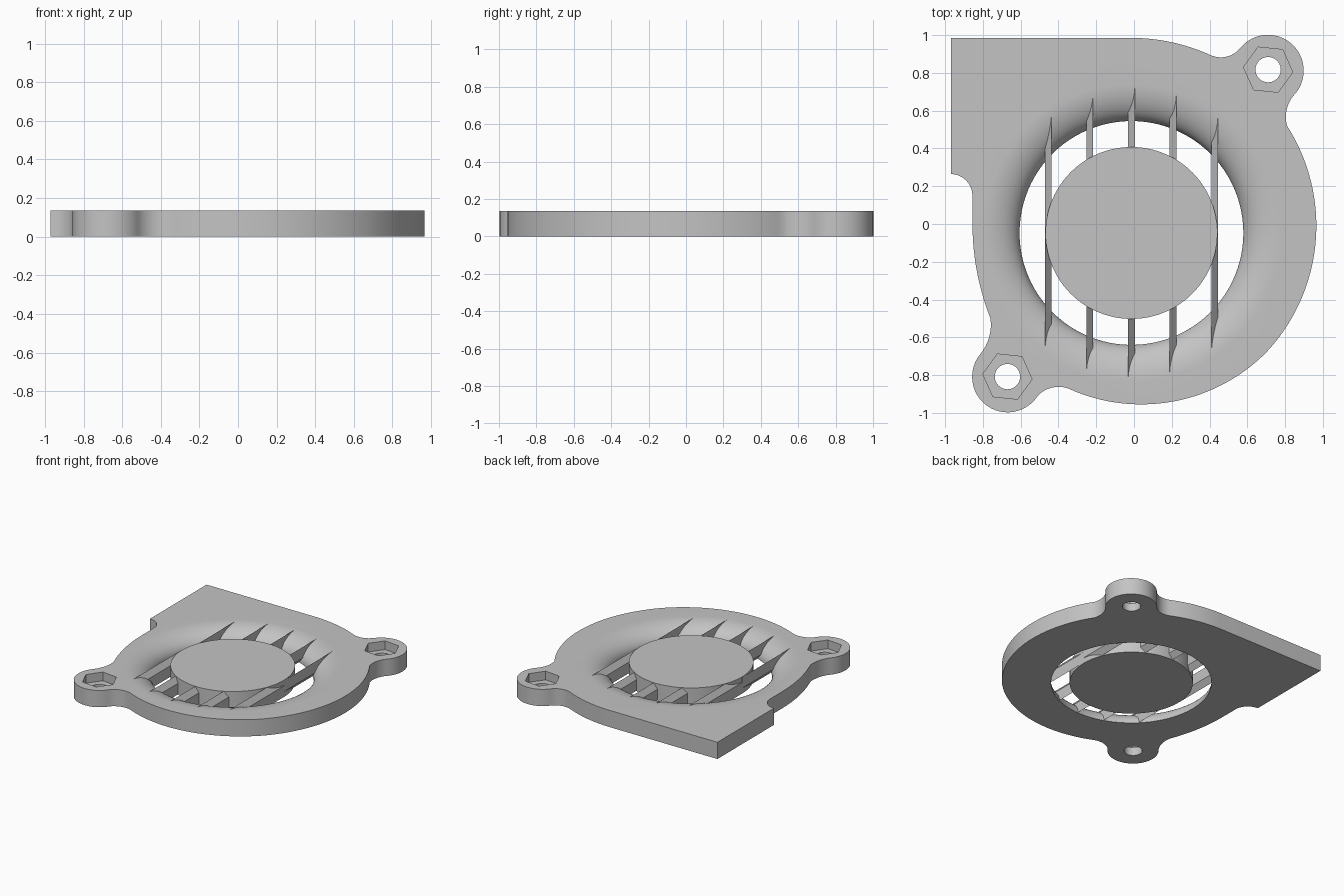
import bpy, bmesh, math
from mathutils import Vector

cube = bpy.data.objects.get("Cube")
if cube:
    bpy.data.objects.remove(cube, do_unlink=True)

H = 0.135                  # plate thickness
CX, CY = -0.0135, -0.0475  # inlet centre
HOLE_R, FLARE_R, HUB_R = 0.5925, 0.79, 0.455

grey = bpy.data.materials.new("plain grey")
grey.use_nodes = True
grey.diffuse_color = (0.55, 0.55, 0.55, 1)
grey.node_tree.nodes["Principled BSDF"].inputs["Base Color"].default_value = (0.55, 0.55, 0.55, 1)


def make_object(name, bm):
    bmesh.ops.recalc_face_normals(bm, faces=bm.faces)
    mesh = bpy.data.meshes.new(name)
    bm.to_mesh(mesh)
    bm.free()
    mesh.materials.append(grey)
    obj = bpy.data.objects.new(name, mesh)
    bpy.context.collection.objects.link(obj)
    return obj


def activate(obj):
    bpy.ops.object.select_all(action='DESELECT')
    obj.select_set(True)
    bpy.context.view_layer.objects.active = obj


def smooth(obj):
    activate(obj)
    bpy.ops.object.shade_smooth_by_angle(angle=math.radians(30))


def prism(name, points, direction):
    """Extrude a closed 3D polygon along a direction."""
    bm = bmesh.new()
    face = bm.faces.new([bm.verts.new(p) for p in points])
    out = bmesh.ops.extrude_face_region(bm, geom=[face])
    moved = [g for g in out["geom"] if isinstance(g, bmesh.types.BMVert)]
    bmesh.ops.translate(bm, verts=moved, vec=direction)
    return make_object(name, bm)


def disc(name, x, y, r, z0, z1, sides, turn=0.0):
    ring = [(x + r * math.cos(turn + math.tau * i / sides),
             y + r * math.sin(turn + math.tau * i / sides), z0) for i in range(sides)]
    return prism(name, ring, (0, 0, z1 - z0))


def arc(a, b, c, steps):
    """Circular arc from a through b to c."""
    (ax, ay), (bx, by), (cx, cy) = a, b, c
    d = 2 * (ax * (by - cy) + bx * (cy - ay) + cx * (ay - by))
    sa, sb, sc = ax * ax + ay * ay, bx * bx + by * by, cx * cx + cy * cy
    ox = (sa * (by - cy) + sb * (cy - ay) + sc * (ay - by)) / d
    oy = (sa * (cx - bx) + sb * (ax - cx) + sc * (bx - ax)) / d
    start = math.atan2(ay - oy, ax - ox)
    mid = (math.atan2(by - oy, bx - ox) - start) % math.tau
    sweep = (math.atan2(cy - oy, cx - ox) - start) % math.tau
    if mid > sweep:
        sweep -= math.tau
    r = math.hypot(ax - ox, ay - oy)
    return [(ox + r * math.cos(start + sweep * i / steps),
             oy + r * math.sin(start + sweep * i / steps)) for i in range(steps + 1)]


def cut(target, cutter):
    mod = target.modifiers.new("cut", 'BOOLEAN')
    mod.operation = 'DIFFERENCE'
    mod.solver = 'EXACT'
    mod.object = cutter
    activate(target)
    bpy.ops.object.modifier_apply(modifier=mod.name)
    bpy.data.objects.remove(cutter, do_unlink=True)


# Cover plate: volute outline with two round lugs and a square outlet corner
arcs = [
    ((0, .985), (.21, .96), (.41, .892), 10),
    ((.41, .892), (.475, .883), (.565, .935), 8),
    ((.565, .935), (.842, .947), (.858, .695), 24),
    ((.858, .695), (.812, .62), (.81, .52), 8),
    ((.81, .52), (.965, .02), (.7, -.68), 36),
    ((.7, -.68), (.05, -.955), (-.35, -.87), 30),
    ((-.35, -.87), (-.43, -.865), (-.51, -.91), 8),
    ((-.51, -.91), (-.802, -.942), (-.815, -.69), 24),
    ((-.815, -.69), (-.767, -.6), (-.76, -.5), 8),
    ((-.76, -.5), (-.832, -.25), (-.855, .02), 14),
    ((-.855, .15), (-.889, .231), (-.97, .265), 8),
]
outline = [(-.97, .985)]
for a, b, c, steps in arcs:
    for p in arc(a, b, c, steps):
        if math.dist(p, outline[-1]) > 0.001:
            outline.append(p)
plate = prism("cover_plate", [(x, y, 0) for x, y in outline], (0, 0, H))

# Flared inlet opening, cut with a turned profile
profile = [(0, -.05), (HOLE_R, -.05)]
for i in range(17):
    t = i / 16 * math.pi / 2
    profile.append((FLARE_R - (FLARE_R - HOLE_R) * math.cos(t), .01 + (H - .01) * math.sin(t)))
profile += [(FLARE_R, H + .05), (0, H + .05)]
bm = bmesh.new()
verts = [bm.verts.new((CX + r, CY, z)) for r, z in profile]
edges = [bm.edges.new(pair) for pair in zip(verts, verts[1:])]
bmesh.ops.spin(bm, geom=verts + edges, cent=(CX, CY, 0), axis=(0, 0, 1),
               angle=math.tau, steps=96, use_duplicate=False)
bmesh.ops.remove_doubles(bm, verts=bm.verts, dist=0.0001)
cut(plate, make_object("inlet_cutter", bm))

# Screw holes with hexagonal nut pockets
for x, y in ((.71, .817), (-.67, -.808)):
    cut(plate, disc("pocket_cutter", x, y, .131, .065, H + .05, 6, math.radians(-6)))
    cut(plate, disc("screw_cutter", x, y, .067, -.05, H, 40))
smooth(plate)

# Solid centre hub
smooth(disc("hub", CX, CY, HUB_R, 0, H, 96))

# Slanted guard ribs: five per half, the second half turned half a circle
W, TOP = .0175, H - .001
for half, side in (("back", 1), ("front", -1)):
    for k in range(-2, 3):
        x0 = .22 * k
        length = math.sqrt(.775 ** 2 - (x0 + W) ** 2)
        section = [(x0 - W, .002), (x0 + W, .045), (x0 + W, TOP), (x0 - W, TOP - .043)]
        points = [Vector((CX + side * x, CY, z)) for x, z in section]
        prism(f"{half}_rib_{k + 3}", points, (0, side * length, 0))
